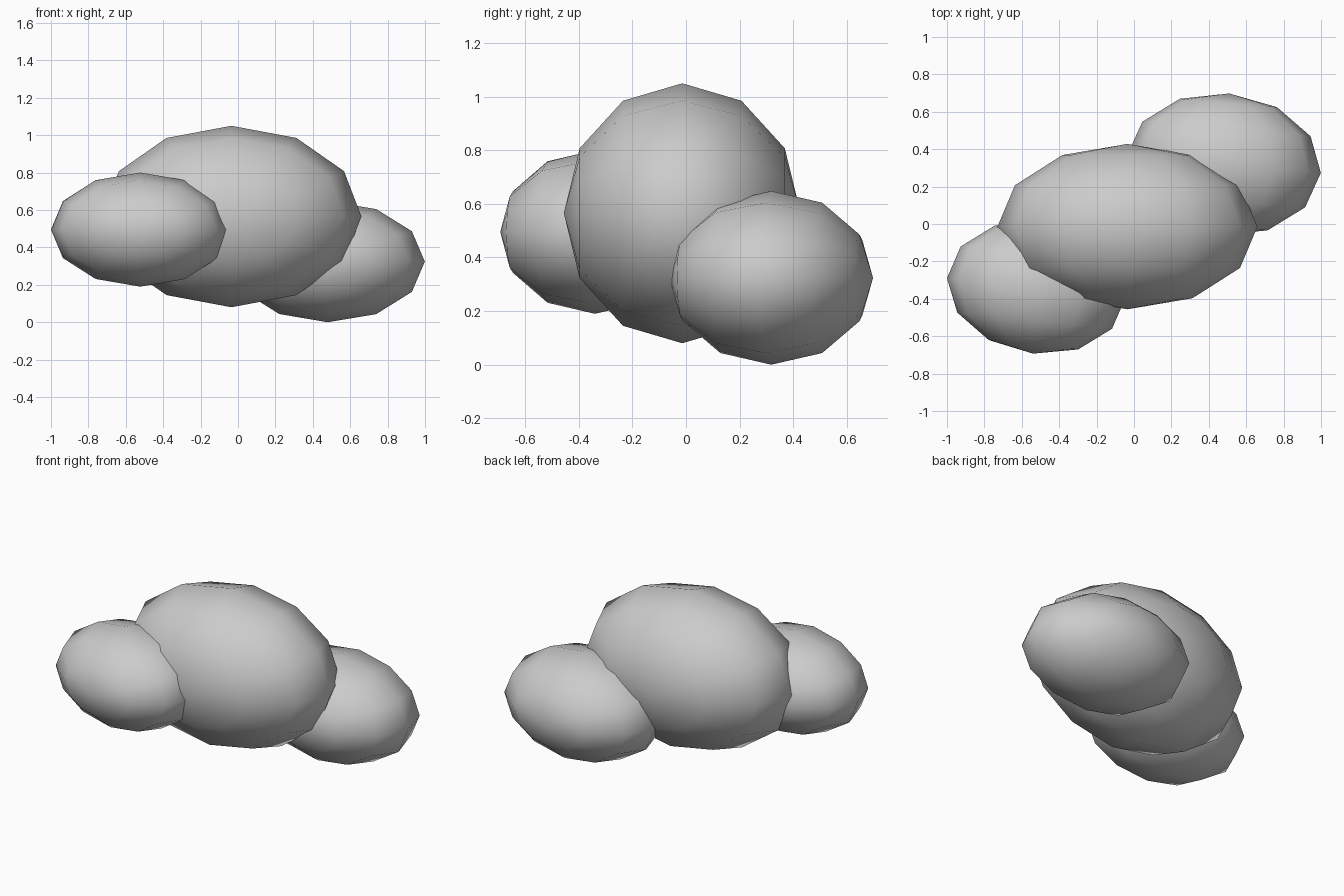
import bpy, bmesh, math
from mathutils import Matrix

if "Cube" in bpy.data.objects:
    bpy.data.objects.remove(bpy.data.objects["Cube"])


def puff(name, center, x_axis, y_axis, rz):
    """Low-poly smooth ellipsoid, poles along y; axes give the stretched half-extents in plan."""
    bm = bmesh.new()
    bmesh.ops.create_uvsphere(bm, u_segments=12, v_segments=6, radius=1.0,
                              matrix=Matrix.Rotation(math.radians(-90), 4, 'X'))
    cx, cy, cz = center
    stretch = Matrix((
        (x_axis[0], y_axis[0], 0, cx),
        (x_axis[1], y_axis[1], 0, cy),
        (0, 0, rz, cz),
        (0, 0, 0, 1)))
    bmesh.ops.transform(bm, matrix=stretch, verts=bm.verts)
    bmesh.ops.recalc_face_normals(bm, faces=bm.faces)
    for f in bm.faces:
        f.smooth = True
    mesh = bpy.data.meshes.new(name)
    bm.to_mesh(mesh)
    bm.free()
    obj = bpy.data.objects.new(name, mesh)
    bpy.context.collection.objects.link(obj)
    return obj


# Large middle puff
puff("cloud_middle", (-0.035, -0.014, 0.565), (0.695, 0.0), (0.0, 0.442), 0.485)
# Left front puff, slightly turned
puff("cloud_left", (-0.522, -0.34, 0.495), (0.478, -0.05), (0.018, 0.353), 0.305)
# Right back puff, slightly turned
puff("cloud_right", (0.48, 0.318, 0.324), (0.519, -0.045), (0.029, 0.38), 0.324)
